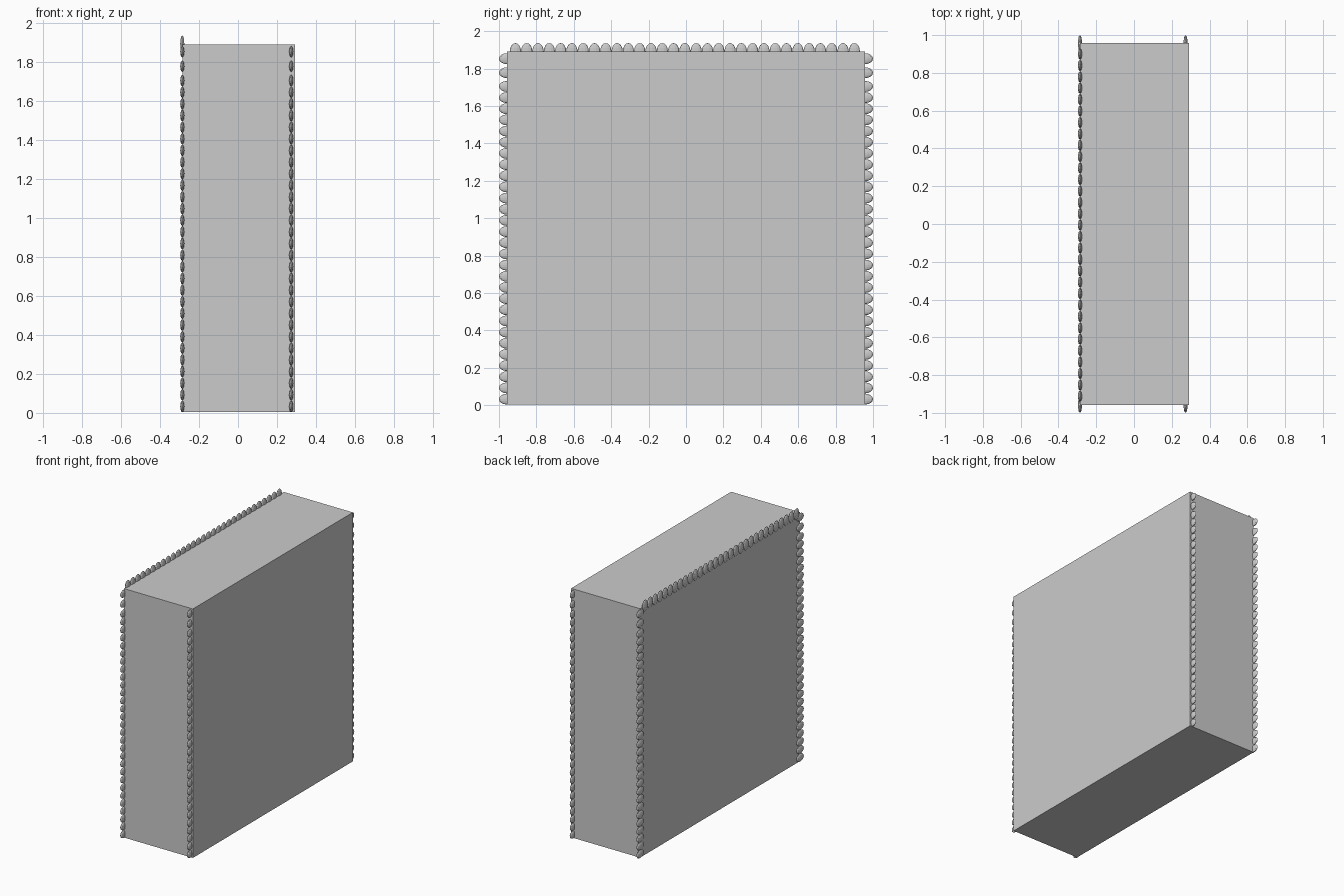
import bpy, bmesh
from mathutils import Matrix, Vector

if "Cube" in bpy.data.objects:
    bpy.data.objects.remove(bpy.data.objects["Cube"])


def make_object(name, bm):
    mesh = bpy.data.meshes.new(name)
    bm.to_mesh(mesh)
    bm.free()
    obj = bpy.data.objects.new(name, mesh)
    bpy.context.collection.objects.link(obj)
    return obj


def add_ellipsoid(bm, centre, radii):
    matrix = Matrix.Translation(centre) @ Matrix.Diagonal((*radii, 1))
    bmesh.ops.create_uvsphere(bm, u_segments=10, v_segments=8, radius=1, matrix=matrix)


# Main block
X0, X1, HALF_Y, Z0, Z1 = -0.285, 0.292, 0.957, 0.005, 1.89
bm = bmesh.new()
size = Vector((X1 - X0, 2 * HALF_Y, Z1 - Z0))
centre = Vector(((X0 + X1) / 2, 0, (Z0 + Z1) / 2))
bmesh.ops.create_cube(bm, size=1, matrix=Matrix.Translation(centre) @ Matrix.Diagonal((*size, 1)))
make_object("main_block", bm)

# Flattened beads: thickness, half width along the edge, half depth outward
THICK, WIDE, DEEP = 0.011, 0.029, 0.043
BACK_X, FRONT_X = -0.286, 0.273

# Bead columns up the side edges, the top two spaced wider
heights = [0.033 + 0.0597 * i for i in range(29)] + [1.778, 1.853]
for label, x in (("back", BACK_X), ("front", FRONT_X)):
    for side, sign in (("left", -1), ("right", 1)):
        bm = bmesh.new()
        for z in heights:
            add_ellipsoid(bm, (x, sign * HALF_Y, z), (THICK, DEEP, WIDE))
        make_object(f"{label}_{side}_bead_trim", bm)

# Bead row along the top back edge
bm = bmesh.new()
for i in range(31):
    add_ellipsoid(bm, (BACK_X, -0.912 + 0.0604 * i, Z1 + 0.003), (THICK, WIDE + 0.001, DEEP))
make_object("top_bead_trim", bm)
